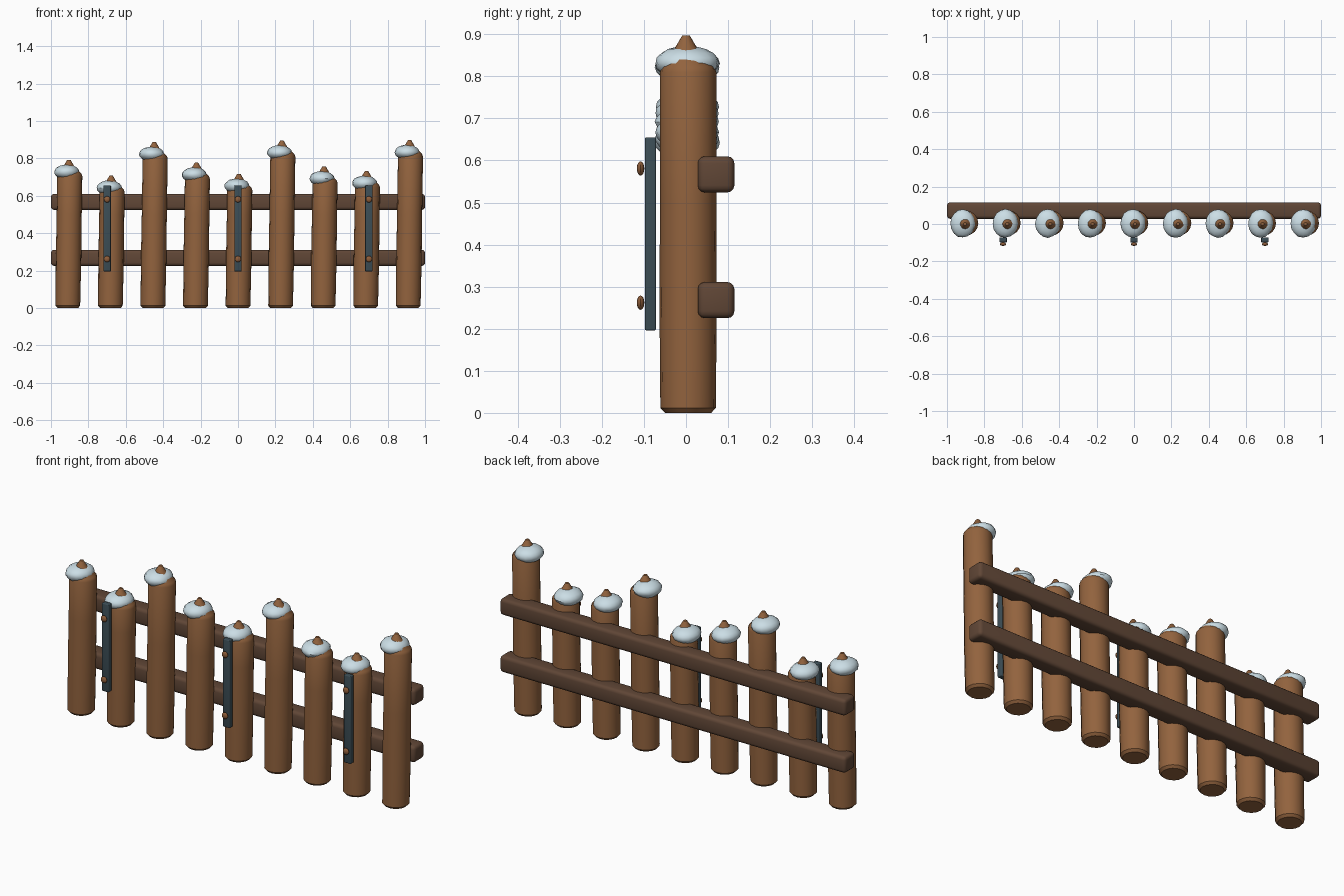
import bpy, bmesh, math, random
from mathutils import Vector

if "Cube" in bpy.data.objects:
    bpy.data.objects.remove(bpy.data.objects["Cube"])

random.seed(4)


def mat(name, rgb):
    m = bpy.data.materials.new(name)
    m.diffuse_color = (*rgb, 1)
    m.use_nodes = True
    m.node_tree.nodes["Principled BSDF"].inputs["Base Color"].default_value = m.diffuse_color
    return m


WOOD = mat("log brown", (0.29, 0.125, 0.048))
RAIL = mat("dark rail brown", (0.118, 0.062, 0.037))
IRON = mat("blue grey iron", (0.045, 0.075, 0.092))
SNOW = mat("snow", (0.60, 0.73, 0.79))
RIVET = mat("copper rivet", (0.27, 0.11, 0.042))


def finish(bm, name, material, angle=40):
    bmesh.ops.recalc_face_normals(bm, faces=bm.faces)
    me = bpy.data.meshes.new(name)
    bm.to_mesh(me)
    bm.free()
    ob = bpy.data.objects.new(name, me)
    bpy.context.collection.objects.link(ob)
    me.materials.append(material)
    bpy.ops.object.select_all(action='DESELECT')
    ob.select_set(True)
    bpy.context.view_layer.objects.active = ob
    bpy.ops.object.shade_smooth_by_angle(angle=math.radians(angle))
    return ob


def box(name, lo, hi, material, bevel, cuts=0):
    lo, hi = Vector(lo), Vector(hi)
    bm = bmesh.new()
    bmesh.ops.create_cube(bm, size=1)
    for v in bm.verts:
        v.co = Vector(a * b for a, b in zip(v.co, hi - lo)) + (lo + hi) / 2
    bmesh.ops.bevel(bm, geom=bm.edges[:], offset=bevel, segments=3,
                    profile=0.5, affect='EDGES')
    return finish(bm, name, material)


def ball(name, centre, radii, material, u=16, v=10, wobble=0.0):
    bm = bmesh.new()
    bmesh.ops.create_uvsphere(bm, u_segments=u, v_segments=v, radius=1)
    for p in bm.verts:
        k = 1 + random.uniform(-wobble, wobble)
        p.co = Vector(c + a * r * k for c, a, r in zip(centre, p.co, radii))
    return finish(bm, name, material)


def log(name, x, height):
    # lathed log: rounded foot, straight body, sharpened top; leans a little
    profile = [(0.055, 0), (0.066, 0.012), (0.068, 0.25), (0.067, 0.5),
               (0.067, height - 0.09), (0.062, height - 0.077),
               (0.029, height - 0.037), (0.009, height - 0.003)]
    n = 16
    bm = bmesh.new()
    rings = []
    for i, (r, z) in enumerate(profile):
        lean = 0.015 * z
        dx, dy = (-0.006, -0.005) if i > 5 else (0, 0)
        rings.append([bm.verts.new((x + lean + dx + r * math.cos(a),
                                    0.005 + dy + r * math.sin(a), z))
                      for a in (2 * math.pi * k / n for k in range(n))])
    for lo, hi in zip(rings, rings[1:]):
        for k in range(n):
            j = (k + 1) % n
            bm.faces.new((lo[k], lo[j], hi[j], hi[k]))
    bm.faces.new(rings[0])
    bm.faces.new(rings[-1])
    return finish(bm, name, WOOD, 35)


# Logs with snow caps
heights = [0.795, 0.71, 0.89, 0.78, 0.72, 0.898, 0.76, 0.735, 0.90]
for i, h in enumerate(heights):
    x = (i - 4) * 0.2275
    log(f"log_{i + 1}", x, h)
    ball(f"snow_cap_{i + 1}", (x - 0.006, 0.003, h - 0.068),
         (0.067, 0.076, 0.04), SNOW, wobble=0.025)

# Horizontal rails behind the logs
for name, z in (("lower_rail", 0.268), ("upper_rail", 0.567)):
    box(name, (-1, 0.028, z - 0.043), (1, 0.115, z + 0.043), RAIL, 0.017)

# Iron straps with rivets on the front
for i, x in enumerate((-0.70, 0.0, 0.70)):
    box(f"iron_strap_{i + 1}", (x - 0.02, -0.098, 0.196),
        (x + 0.02, -0.071, 0.655), IRON, 0.004)
    for j, z in enumerate((0.262, 0.581)):
        ball(f"rivet_{i + 1}_{j + 1}", (x, -0.108, z),
             (0.017, 0.009, 0.017), RIVET, 12, 8)
